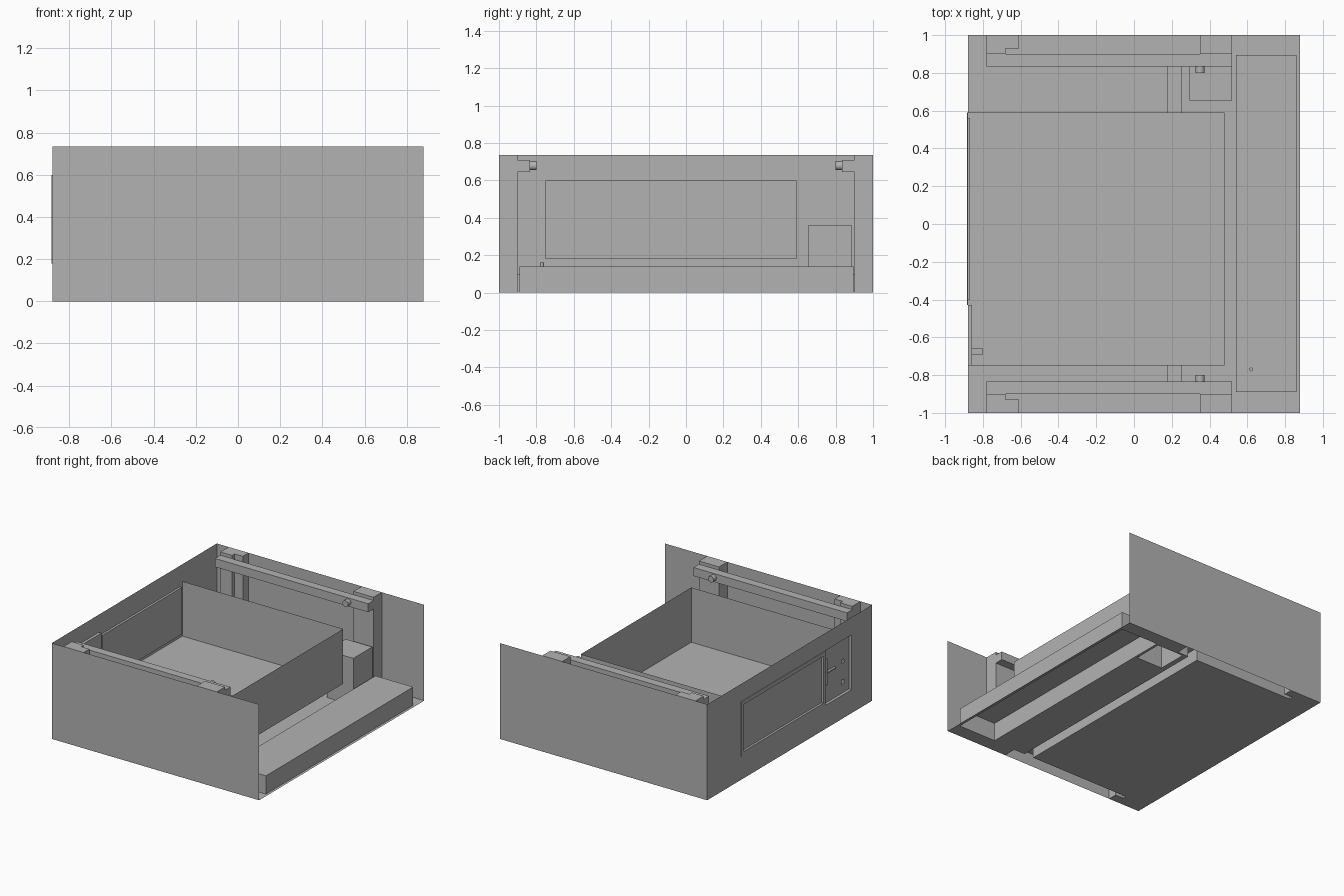
import bpy
import bmesh
from math import radians
from mathutils import Matrix, Vector

old = bpy.data.objects.get("Cube")
if old:
    bpy.data.objects.remove(old, do_unlink=True)

grey = bpy.data.materials.new("plain_grey")
grey.use_nodes = True
COLOUR = (0.45, 0.45, 0.45, 1)
grey.diffuse_color = COLOUR
grey.node_tree.nodes["Principled BSDF"].inputs["Base Color"].default_value = COLOUR


def finish(name, bm):
    mesh = bpy.data.meshes.new(name)
    bm.to_mesh(mesh)
    bm.free()
    mesh.materials.append(grey)
    obj = bpy.data.objects.new(name, mesh)
    bpy.context.collection.objects.link(obj)
    return obj


def block(name, x, y, z):
    """Box between (low, high) pairs on each axis."""
    bm = bmesh.new()
    bmesh.ops.create_cube(bm, size=1)
    for v in bm.verts:
        v.co = [(p[0] + p[1]) / 2 + c * (p[1] - p[0]) for c, p in zip(v.co, (x, y, z))]
    return finish(name, bm)


def sheet(name, corner, side_a, side_b):
    bm = bmesh.new()
    o, a, b = Vector(corner), Vector(side_a), Vector(side_b)
    bm.faces.new([bm.verts.new(p) for p in (o, o + a, o + a + b, o + b)])
    return finish(name, bm)


def rod(name, radius, length, centre, axis):
    bm = bmesh.new()
    turn = Matrix.Rotation(radians(90), 4, axis) if axis != "Z" else Matrix()
    bmesh.ops.create_cone(bm, cap_ends=True, segments=20, radius1=radius, radius2=radius,
                          depth=length, matrix=Matrix.Translation(centre) @ turn)
    for f in bm.faces:
        f.smooth = len(f.verts) == 4
    return finish(name, bm)


def stepped_sheet(name, u_span, v_span, steps, place):
    """Pressed sheet: each step is (u0, u1, v0, v1, depth); later steps win."""
    us = sorted({*u_span, *(u for s in steps for u in s[0:2])})
    vs = sorted({*v_span, *(v for s in steps for v in s[2:4])})

    def depth(i, j):
        u, v = (us[i] + us[i + 1]) / 2, (vs[j] + vs[j + 1]) / 2
        d = 0
        for s in steps:
            if s[0] < u < s[1] and s[2] < v < s[3]:
                d = s[4]
        return d

    bm = bmesh.new()

    def quad(*pts):
        bm.faces.new([bm.verts.new(place(*p)) for p in pts])

    for i in range(len(us) - 1):
        for j in range(len(vs) - 1):
            d = depth(i, j)
            a, b, c, e = us[i], us[i + 1], vs[j], vs[j + 1]
            quad((a, c, d), (b, c, d), (b, e, d), (a, e, d))
            if i + 2 < len(us) and depth(i + 1, j) != d:
                n = depth(i + 1, j)
                quad((b, c, d), (b, e, d), (b, e, n), (b, c, n))
            if j + 2 < len(vs) and depth(i, j + 1) != d:
                n = depth(i, j + 1)
                quad((a, e, d), (b, e, d), (b, e, n), (a, e, n))
    bmesh.ops.remove_doubles(bm, verts=bm.verts, dist=1e-5)
    bmesh.ops.recalc_face_normals(bm, faces=bm.faces)
    return finish(name, bm)


W, H = 0.88, 0.735

# Floor with hollow raised channels, long trough and corner housing
floor_steps = [(0.175, 0.255, -1, 1, 0.1)]
for lo, hi, mid in ((0.9, 1, 0.93), (-1, -0.9, -0.93)):
    floor_steps.append((-0.61, 0.35, lo, hi, 0.1))
    floor_steps.append((-0.68, -0.61, min(mid, 0.9 if mid > 0 else -0.9),
                        max(mid, 0.9 if mid > 0 else -0.9), 0.1))
floor_steps += [(0.54, 0.86, -0.89, 0.895, 0.14), (0.295, 0.52, 0.655, 0.885, 0.36)]
stepped_sheet("floor", (-W, W), (-1, 1), floor_steps, lambda u, v, d: (u, v, d))

# End wall with framed door panel, control recess and two sockets
wall_steps = [
    (-0.43, 0.59, 0.18, 0.6, -0.005),
    (-0.4, 0.56, 0.21, 0.57, 0.012),
    (-0.75, -0.43, 0.18, 0.6, 0.022),
    (-0.69, -0.66, 0.24, 0.28, 0.08),
    (-0.69, -0.66, 0.405, 0.435, 0.08),
]
stepped_sheet("end_wall", (-1, 1), (0, H), wall_steps, lambda u, v, d: (d - W, u, v))

# Front and back walls
for name, y in (("front_wall", -1), ("back_wall", 1)):
    sheet(name, (-W, y, 0), (2 * W, 0, 0), (0, 0, H))

# Open inner tray
sheet("tray_floor", (-W, -0.75, 0.18), (1.36, 0, 0), (0, 1.34, 0))
sheet("tray_side_front", (-W, -0.75, 0.18), (1.36, 0, 0), (0, 0, 0.42))
sheet("tray_side_back", (-W, 0.59, 0.18), (1.36, 0, 0), (0, 0, 0.42))
sheet("tray_end", (0.48, -0.75, 0.18), (0, 1.34, 0), (0, 0, 0.42))

# Posts, rails and knobs on both long walls
for side, s in (("front", -1), ("back", 1)):
    def span(a, b):
        return sorted((s * a, s * b))
    block(side + "_post_wide", (0.35, 0.52), span(0.9, 1), (0, H))
    block(side + "_post_inner", (-0.78, -0.68), span(0.9, 0.93), (0, H))
    block(side + "_post_outer", (-0.78, -0.61), span(0.93, 1), (0, H))
    block(side + "_rail", (-0.78, 0.52), span(0.835, 0.9), (0.645, 0.71))
    rod(side + "_rail_knob", 0.024, 0.035, (0.35, s * 0.8175, 0.678), "X")

# Pin on the trough and latch handle in the control recess
rod("trough_pin", 0.01, 0.02, (0.62, -0.77, 0.15), "Z")
block("latch_bar", (-0.87, -0.858), (-0.475, -0.465), (0.32, 0.52))
block("latch_arm", (-0.875, -0.858), (-0.57, -0.46), (0.41, 0.42))
